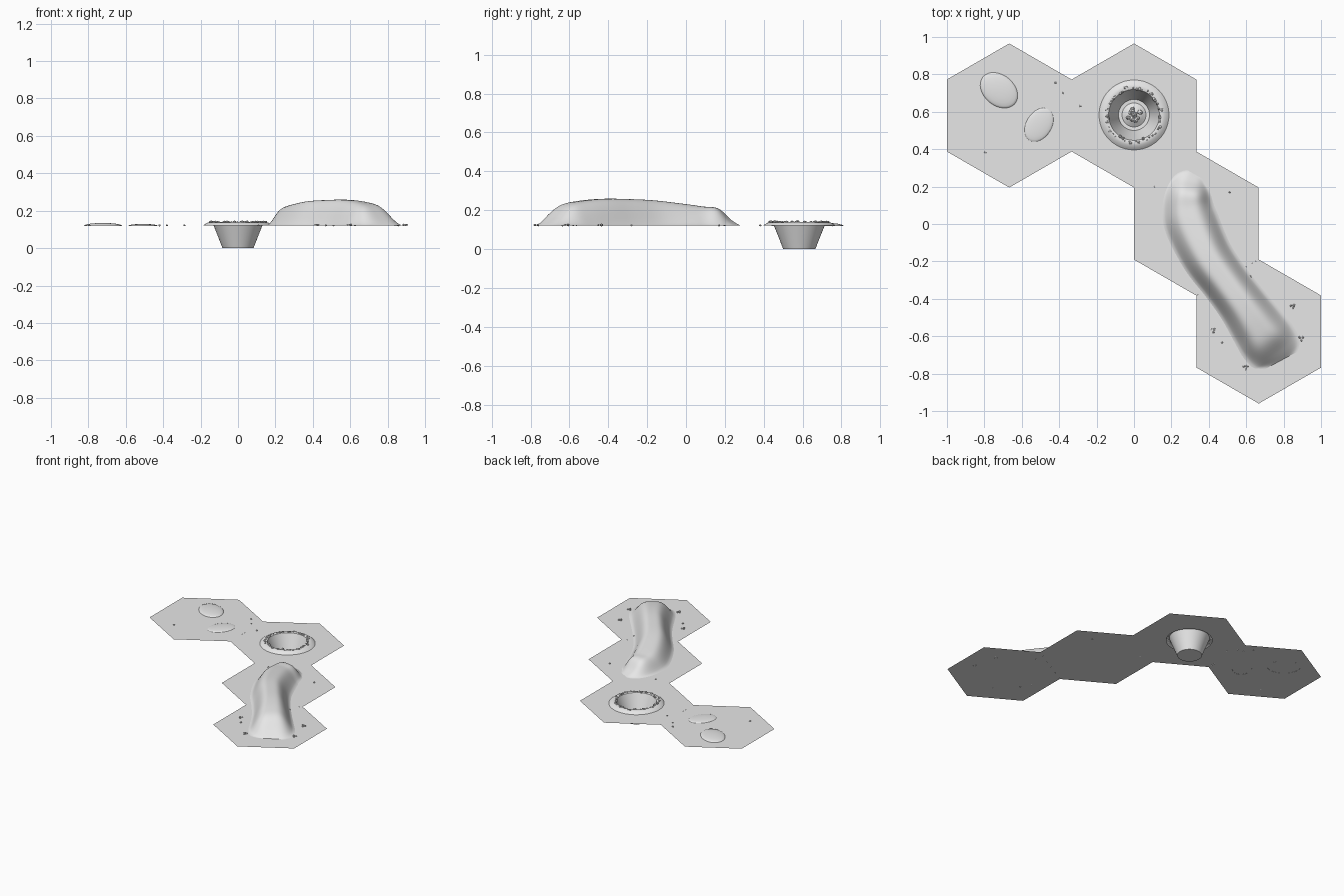
import bpy, bmesh, math, random
from mathutils import Vector, Matrix

if "Cube" in bpy.data.objects:
    bpy.data.objects.remove(bpy.data.objects["Cube"])

random.seed(4)
G = 0.12                      # ground level
R = 0.385                     # hexagon corner radius
CRATER = (0.0, 0.583)

grey = bpy.data.materials.new("light_grey")
grey.diffuse_color = (0.8, 0.8, 0.8, 1)
grey.use_nodes = True
grey.node_tree.nodes["Principled BSDF"].inputs["Base Color"].default_value = grey.diffuse_color


def finish(bm, name, smooth=None):
    bmesh.ops.recalc_face_normals(bm, faces=bm.faces)
    me = bpy.data.meshes.new(name)
    bm.to_mesh(me)
    bm.free()
    me.materials.append(grey)
    ob = bpy.data.objects.new(name, me)
    bpy.context.collection.objects.link(ob)
    if smooth:
        bpy.ops.object.select_all(action='DESELECT')
        ob.select_set(True)
        bpy.context.view_layer.objects.active = ob
        bpy.ops.object.shade_smooth_by_angle(angle=math.radians(smooth))
    return ob


def lathe(bm, profile, cx, cy, n=48):
    """Revolve (radius, height) pairs; a radius of 0 closes with a fan."""
    prev = None
    for r, z in profile:
        if r == 0:
            ring = [bm.verts.new((cx, cy, z))] * n
        else:
            ring = [bm.verts.new((cx + r * math.cos(2 * math.pi * i / n),
                                  cy + r * math.sin(2 * math.pi * i / n), z)) for i in range(n)]
        if prev:
            for i in range(n):
                j = (i + 1) % n
                quad = [prev[i], prev[j], ring[j], ring[i]]
                bm.faces.new(list(dict.fromkeys(quad)))
        prev = ring


# Hexagonal ground tiles, one of them with a hole for the crater
def hex_radius(a):
    d = (a + math.pi / 6) % (math.pi / 3) - math.pi / 6
    return R * math.cos(math.pi / 6) / math.cos(d)


bm = bmesh.new()
for x, y in ((-0.667, 0.58), (0.333, 0.0025), (0.667, -0.575)):
    bm.faces.new([bm.verts.new((x + R * math.sin(k * math.pi / 3),
                                y + R * math.cos(k * math.pi / 3), G)) for k in range(6)])
pairs = []
for i in range(48):
    a = 2 * math.pi * i / 48
    h = hex_radius(a)
    pairs.append([bm.verts.new((r * math.cos(a), 0.58 + r * math.sin(a), G)) for r in (0.155, h)])
for (a, b), (c, d) in zip(pairs, pairs[1:] + pairs[:1]):
    bm.faces.new((a, b, d, c))
ground = finish(bm, "ground_tiles")
for p in ground.data.polygons:       # every tile faces up
    if p.normal.z < 0:
        p.flip()

# Crater: raised rim, sloping bowl, flat floor and small central peak
bm = bmesh.new()
lathe(bm, [(0.187, G), (0.178, 0.127), (0.163, 0.136), (0.148, 0.139), (0.136, 0.135),
           (0.130, G), (0.083, 0.001), (0.064, 0.0), (0.045, 0.012),
           (0.030, 0.022), (0, 0.028)], *CRATER)
bmesh.ops.reverse_faces(bm, faces=bm.faces)
crater = finish(bm, "crater", 35)
if crater.data.polygons[-1].normal.z < 0:
    crater.data.flip_normals()
bm = bmesh.new()
lathe(bm, [(0.083, 0.0), (0, 0.0)], *CRATER)
base = finish(bm, "crater_base")
if base.data.polygons[0].normal.z > 0:
    base.data.flip_normals()

# Long winding ridge: x, y, half width, height along the crest
stations = [Vector(s) for s in (
    (0.325, 0.265, 0.05, 0.0), (0.305, 0.225, 0.095, 0.028), (0.292, 0.165, 0.122, 0.088),
    (0.290, 0.09, 0.138, 0.098), (0.310, 0.0, 0.148, 0.110), (0.390, -0.17, 0.140, 0.130),
    (0.490, -0.31, 0.132, 0.137), (0.580, -0.43, 0.136, 0.138), (0.660, -0.545, 0.150, 0.127),
    (0.715, -0.625, 0.158, 0.105), (0.762, -0.69, 0.145, 0.040), (0.785, -0.73, 0.100, 0.0))]


def catmull(p, i, t):
    a, b, c, d = (p[max(0, min(len(p) - 1, i + k))] for k in (-1, 0, 1, 2))
    return 0.5 * (2 * b + (c - a) * t + (2 * a - 5 * b + 4 * c - d) * t * t
                  + (3 * b - a - 3 * c + d) * t ** 3)


path = [catmull(stations, i, t / 5) for i in range(len(stations) - 1) for t in range(5)]
path.append(stations[-1])
bm = bmesh.new()
prev = None
for i, p in enumerate(path):
    d = path[min(i + 2, len(path) - 1)] - path[max(i - 2, 0)]
    side = Vector((-d[1], d[0])).normalized()
    row = []
    for k in range(29):
        u = k / 14 - 1
        f = 0.5 + 0.5 * math.cos(math.pi * abs(u) ** 1.8)
        row.append(bm.verts.new((p[0] + side.x * p[2] * u, p[1] + side.y * p[2] * u,
                                 G + 0.0005 + max(0, p[3]) * f)))
    if prev:
        for k in range(28):
            bm.faces.new((prev[k], row[k], row[k + 1], prev[k + 1]))
    prev = row
ridge = finish(bm, "ridge", 80)
if sum(p.normal.z * p.area for p in ridge.data.polygons) < 0:
    ridge.data.flip_normals()

# Two low oval mounds
for x, y, a, b, h, ang in ((-0.722, 0.715, 0.112, 0.082, 0.015, -40),
                           (-0.508, 0.53, 0.098, 0.068, 0.010, 58)):
    bm = bmesh.new()
    lathe(bm, [(math.cos(t), math.sin(t)) for t in (0, 0.25, 0.5, 0.8, 1.1, 1.35)] + [(0, 1)],
          0, 0, 32)
    bm.transform(Matrix.Translation((x, y, G - 0.0005))
                 @ Matrix.Rotation(math.radians(ang), 4, 'Z')
                 @ Matrix.Diagonal((a, b, h, 1)))
    mound = finish(bm, "low_mound", 40)
    if sum(p.normal.z * p.area for p in mound.data.polygons) < 0:
        mound.data.flip_normals()


# Scattered stones
def stone(bm, x, y, z, r):
    m = (Matrix.Translation((x, y, z)) @ Matrix.Rotation(random.uniform(0, 6.28), 4, 'Z')
         @ Matrix.Diagonal((1, random.uniform(0.7, 1), random.uniform(0.6, 0.9), 1)))
    bmesh.ops.create_icosphere(bm, subdivisions=1, radius=r, matrix=m)


bm = bmesh.new()
for i in range(46):
    a = 2 * math.pi * (i + random.uniform(-0.4, 0.4)) / 46
    r = random.uniform(0.134, 0.156)
    stone(bm, CRATER[0] + r * math.cos(a), CRATER[1] + r * math.sin(a), 0.140,
          random.uniform(0.005, 0.011))
finish(bm, "rim_stones")

bm = bmesh.new()
for i in range(16):
    a, r = random.uniform(0, 6.28), random.uniform(0, 0.036)
    stone(bm, CRATER[0] + r * math.cos(a), CRATER[1] + r * math.sin(a),
          0.036 - 0.5 * r, random.uniform(0.010, 0.016))
finish(bm, "crater_floor_stones")

bm = bmesh.new()
for x, y in ((-0.42, 0.755), (-0.38, 0.70), (-0.287, 0.63), (-0.795, 0.382),
             (0.11, 0.197), (0.51, 0.17), (0.47, -0.635), (0.625, -0.28)):
    stone(bm, x, y, G + 0.002, 0.007)
for x, y in ((0.847, -0.442), (0.42, -0.57), (0.595, -0.768), (0.893, -0.613)):
    for dx, dy in ((-0.008, 0.006), (0.009, 0.007), (0.003, -0.009)):
        stone(bm, x + dx, y + dy, G + 0.004, random.uniform(0.006, 0.009))
finish(bm, "ground_stones")
